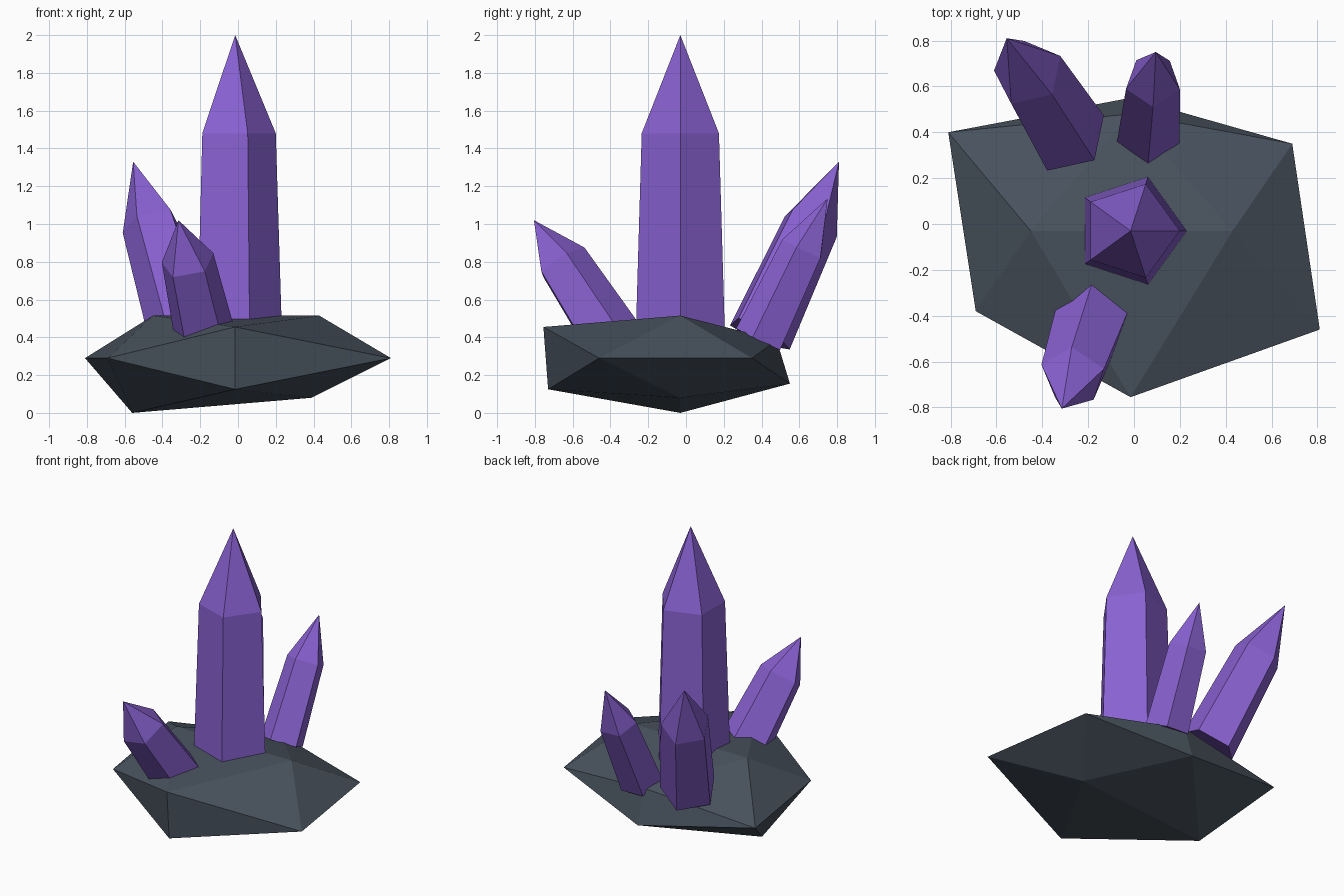
import bpy, bmesh, math
from mathutils import Vector

if "Cube" in bpy.data.objects:
    bpy.data.objects.remove(bpy.data.objects["Cube"])


def material(name, rgb):
    m = bpy.data.materials.new(name)
    m.diffuse_color = (*rgb, 1)
    m.use_nodes = True
    m.node_tree.nodes["Principled BSDF"].inputs["Base Color"].default_value = m.diffuse_color
    return m


PURPLE = material("amethyst purple", (0.25, 0.12, 0.64))
SLATE = material("slate grey", (0.065, 0.085, 0.11))


def add_object(name, bm, mat):
    bmesh.ops.recalc_face_normals(bm, faces=bm.faces[:])
    me = bpy.data.meshes.new(name)
    bm.to_mesh(me)
    bm.free()
    me.materials.append(mat)
    bpy.context.collection.objects.link(bpy.data.objects.new(name, me))


def crystal(name, tip, axis, length, shoulder, radius, corner, sides=5):
    """Tapered prism with a pointed end; radius is taken at the shoulder,
    corner is the rough direction of one prism edge."""
    tip, axis, corner = Vector(tip), Vector(axis).normalized(), Vector(corner)
    u = (corner - axis * corner.dot(axis)).normalized()
    v = axis.cross(u)
    base = tip - axis * length
    bm = bmesh.new()

    def ring(dist, r):
        angles = [math.tau * i / sides for i in range(sides)]
        return [bm.verts.new(base + axis * dist + (u * math.cos(a) + v * math.sin(a)) * r)
                for a in angles]

    low = ring(0, radius * 1.155)
    high = ring(length * shoulder, radius)
    point = bm.verts.new(tip)
    bm.faces.new(low[::-1])
    for i in range(sides):
        j = (i + 1) % sides
        bm.faces.new((low[i], low[j], high[j], high[i]))
        bm.faces.new((high[i], high[j], point))
    add_object(name, bm, PURPLE)


# Rock base: a squashed, uneven twenty-sided boulder
bm = bmesh.new()
for co in [(-0.45, -0.03, 0.515), (0.43, -0.03, 0.515),
           (-0.56, -0.03, 0.0), (0.39, -0.03, 0.08),
           (-0.81, 0.40, 0.29), (-0.69, -0.38, 0.29),
           (0.81, -0.46, 0.29), (0.69, 0.35, 0.29),
           (-0.015, -0.755, 0.455), (-0.015, -0.73, 0.125),
           (-0.015, 0.48, 0.385), (-0.015, 0.55, 0.155)]:
    bm.verts.new(co)
bmesh.ops.convex_hull(bm, input=bm.verts[:])
add_object("rock_base", bm, SLATE)

# Crystals: one upright, three leaning outwards
crystal("main_crystal", (-0.015, -0.03, 2.0), (0, 0, 1), 1.6, 0.675, 0.215, (1, 0, 0))
crystal("back_left_crystal", (-0.555, 0.81, 1.33), (-0.095, 0.153, 0.33),
        1.04, 0.64, 0.158, (-0.15, 0.013, -0.045))
crystal("front_crystal", (-0.315, -0.805, 1.02), (-0.05, -0.145, 0.224),
        0.75, 0.64, 0.146, (-0.005, 0.12, 0.07))
crystal("back_crystal", (0.095, 0.75, 1.135), (0.012, 0.128, 0.27),
        0.83, 0.64, 0.124, (0.0, -0.112, 0.053))
